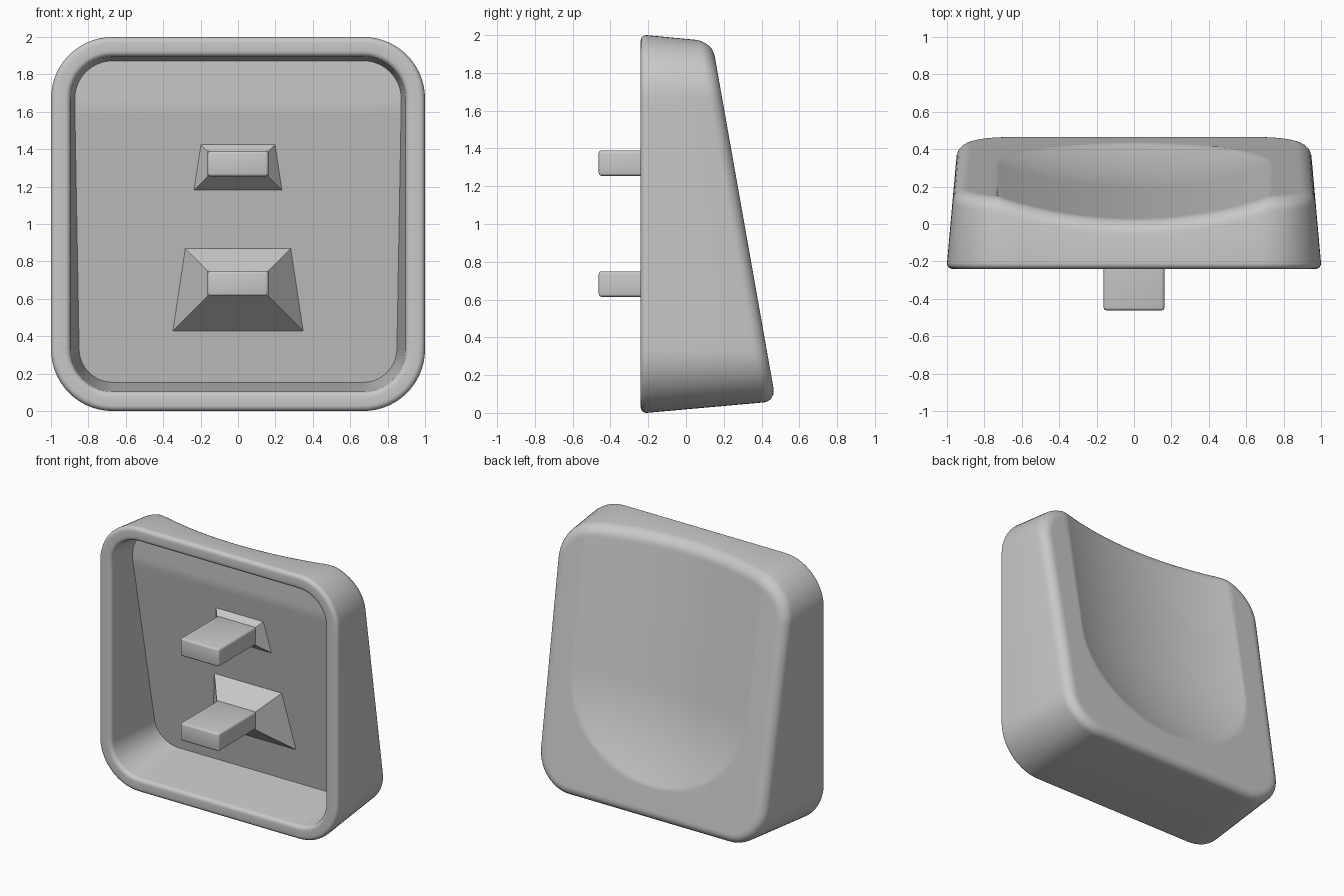
import bpy, bmesh, math
from mathutils import Vector

cube = bpy.data.objects.get("Cube")
if cube:
    bpy.data.objects.remove(cube)

grey = bpy.data.materials.new("plain grey")
grey.use_nodes = True
COLOUR = (0.58, 0.58, 0.58, 1)
grey.diffuse_color = COLOUR
grey.node_tree.nodes["Principled BSDF"].inputs["Base Color"].default_value = COLOUR

FRONT = -0.24      # y of the open rim
CORNER = 0.33      # outline corner radius
FILLET = 0.075     # rounding around the back face
RIM = 0.03         # rounding of the open rim
WALL = 0.105       # wall thickness
TAPER = 0.085      # outer inset per unit of depth
DRAFT = 0.1        # cavity inset per unit of depth
SCOOP_R, SCOOP_D, SCOOP_Z = 2.28, 0.12, 0.94


def plane(z):
    """Slanted back plane."""
    return 0.15 + (1.9 - z) * 0.177


def back(x, z):
    """Back face: slanted plane with a round-ended scoop pressed into it."""
    rho = math.hypot(x, 1.14 * min(0, z - SCOOP_Z))
    return plane(z) - max(0, math.sqrt(SCOOP_R ** 2 - rho ** 2) - SCOOP_R + SCOOP_D)


def floor(z):
    """Cavity floor, parallel to the back and upright near the top."""
    return plane(min(z, 1.62)) - 0.213


def rounded_square(arc=14, side=28):
    """Points and outward normals around the outline, in x and z."""
    pts = []
    half = 1 - CORNER
    centre = [(half, half), (-half, half), (-half, -half), (half, -half)]
    for q in range(4):
        a0 = q * math.pi / 2
        cx, cz = centre[q]
        for k in range(arc + 1):
            a = a0 + math.pi / 2 * k / arc
            n = Vector((math.cos(a), math.sin(a)))
            pts.append((Vector((cx, cz + 1)) + n * CORNER, n))
        nx, nz = centre[(q + 1) % 4]
        start = pts[-1][0]
        step = Vector((nx - cx, nz - cz)) / side
        for k in range(1, side):
            pts.append((start + step * k, n))
    return pts


OUTLINE = rounded_square()
MIDDLE = Vector((0, 1))


def solve_inset(p, n, base, taper, depth_at):
    """Inset where a tapered wall meets a surface."""
    d = base
    for _ in range(4):
        q = p - n * d
        d = base + taper * (depth_at(q.x, q.y) - FRONT)
    return d


def make(name, bm, angle=30):
    bmesh.ops.recalc_face_normals(bm, faces=bm.faces)
    mesh = bpy.data.meshes.new(name)
    bm.to_mesh(mesh)
    bm.free()
    mesh.materials.append(grey)
    obj = bpy.data.objects.new(name, mesh)
    bpy.context.collection.objects.link(obj)
    bpy.ops.object.select_all(action='DESELECT')
    obj.select_set(True)
    bpy.context.view_layer.objects.active = obj
    bpy.ops.object.shade_smooth_by_angle(angle=math.radians(angle))


def shell_rings():
    """Rings from the middle of the back, around the rim, to the cavity floor."""
    rings = []
    edge = [solve_inset(p, n, 0, TAPER, lambda x, z: back(x, z) - FILLET)
            for p, n in OUTLINE]
    fill = 80
    # back face
    for k in range(1, fill):
        ring = []
        for (p, n), d in zip(OUTLINE, edge):
            q = MIDDLE.lerp(p - n * (d + FILLET), k / fill)
            ring.append((q.x, back(q.x, q.y), q.y))
        rings.append(ring)
    # rounded back edge
    for k in range(9):
        t = math.pi / 2 * (1 - k / 8)
        ring = []
        for (p, n), d in zip(OUTLINE, edge):
            q = p - n * (d + FILLET * (1 - math.cos(t)))
            ring.append((q.x, back(q.x, q.y) - FILLET * (1 - math.sin(t)), q.y))
        rings.append(ring)
    # rounded rim, outer then inner side
    for first, sign in ((RIM, -1), (WALL - RIM, 1)):
        for k in range(6):
            t = math.pi / 2 * k / 5
            if sign < 0:
                d, y = first - RIM * math.cos(t), FRONT + RIM * (1 - math.sin(t))
            else:
                d, y = first + RIM * math.sin(t), FRONT + RIM * (1 - math.cos(t))
            rings.append([((p - n * d).x, y, (p - n * d).y) for p, n in OUTLINE])
    # cavity walls end on the floor
    inner = [solve_inset(p, n, WALL, DRAFT, lambda x, z: floor(z)) for p, n in OUTLINE]
    for k in range(24):
        ring = []
        for (p, n), d in zip(OUTLINE, inner):
            q = (p - n * d).lerp(MIDDLE, k / 24)
            ring.append((q.x, floor(q.y), q.y))
        rings.append(ring)
    return rings


def build_shell():
    bm = bmesh.new()
    loops = [[bm.verts.new(co) for co in ring] for ring in shell_rings()]
    count = len(OUTLINE)
    for a, b in zip(loops, loops[1:]):
        for i in range(count):
            j = (i + 1) % count
            bm.faces.new((a[i], a[j], b[j], b[i]))
    # close the middle of the back and of the floor
    for loop, y in ((loops[0], back(0, 1)), (loops[-1], floor(1))):
        tip = bm.verts.new((0, y, 1))
        for i in range(count):
            bm.faces.new((loop[i], loop[(i + 1) % count], tip))
    make("cap_shell", bm)


def build_stem(name, z):
    """Rectangular peg with softened edges."""
    bm = bmesh.new()
    bmesh.ops.create_cube(bm, size=1)
    for v in bm.verts:
        v.co = Vector((v.co.x * 0.325, v.co.y * 0.47 - 0.227, v.co.z * 0.135 + z))
    bmesh.ops.bevel(bm, geom=bm.edges[:], offset=0.015, segments=3,
                    profile=0.5, affect='EDGES')
    make(name, bm)


def build_flare(name, z, start=-0.022, spread=0.85):
    """Base of a peg, spreading evenly until it meets the floor."""
    bm = bmesh.new()
    near, far = [], []
    for sx, sz in ((1, 1), (-1, 1), (-1, -1), (1, -1)):
        x, zc = sx * 0.1625, z + sz * 0.0675
        grow = 0
        for _ in range(12):
            grow = spread * (floor(zc + sz * grow) - start)
        near.append(bm.verts.new((x, start, zc)))
        far.append(bm.verts.new((x + sx * grow, floor(zc + sz * grow) + 0.001,
                                 zc + sz * grow)))
    bm.faces.new(near)
    bm.faces.new(far)
    for i in range(4):
        j = (i + 1) % 4
        bm.faces.new((near[i], near[j], far[j], far[i]))
    make(name, bm, 10)


build_shell()
for label, height in (("upper", 1.322), ("lower", 0.682)):
    build_stem(label + "_stem", height)
    build_flare(label + "_stem_base", height)
